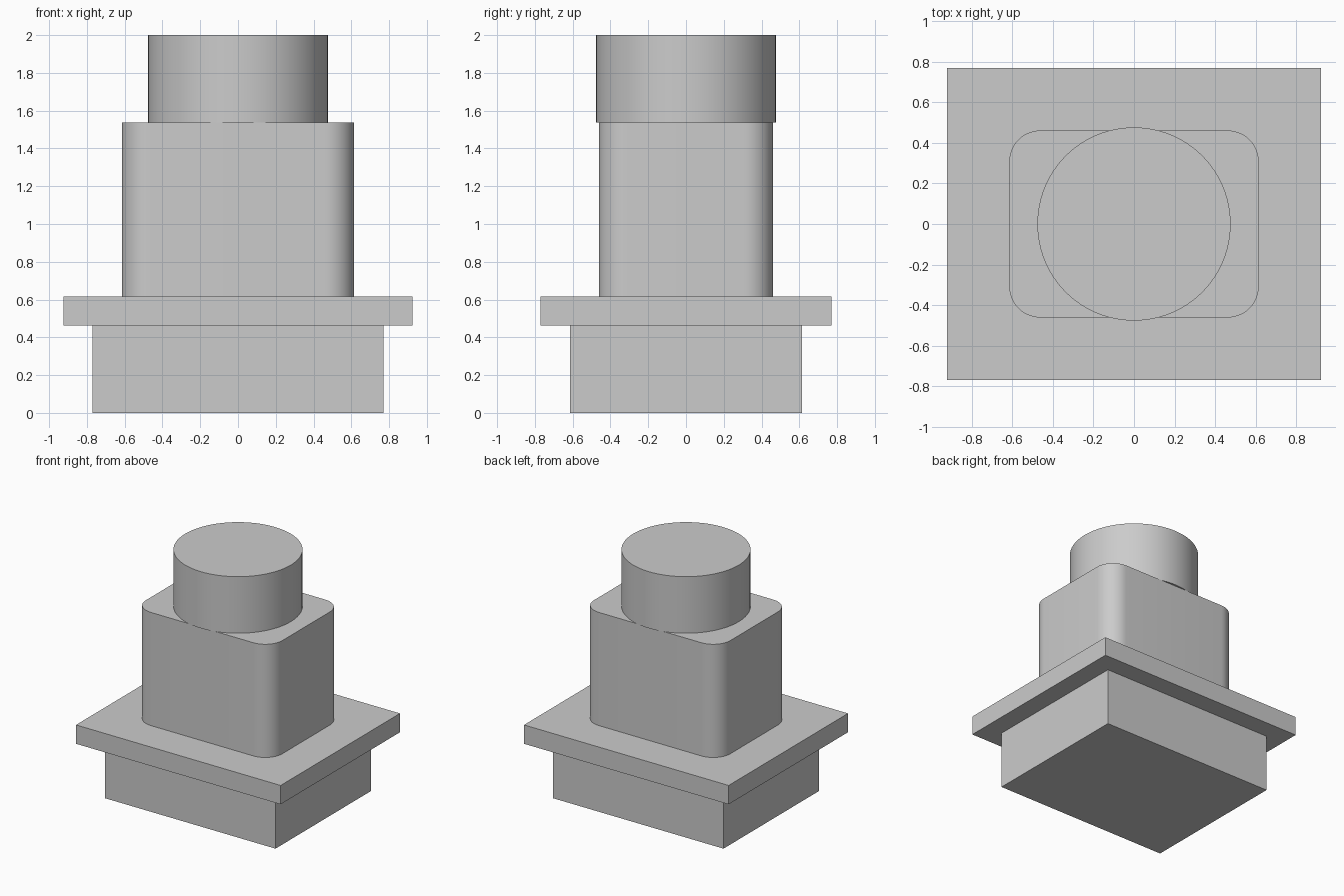
import bpy
import bmesh
from math import cos, sin, pi

cube = bpy.data.objects.get("Cube")
if cube:
    bpy.data.objects.remove(cube, do_unlink=True)

# Proportions follow a whole-number module, thirteen units tall
UNIT = 2 / 13

grey = bpy.data.materials.new("light_grey")
grey.use_nodes = True
colour = (0.6, 0.6, 0.6, 1)
grey.diffuse_color = colour
grey.node_tree.nodes["Principled BSDF"].inputs["Base Color"].default_value = colour


def rectangle(width, depth):
    x, y = width / 2, depth / 2
    return [(-x, -y), (x, -y), (x, y), (-x, y)]


def rounded_rectangle(width, depth, radius, steps):
    points = []
    for i, (sx, sy) in enumerate([(1, 1), (-1, 1), (-1, -1), (1, -1)]):
        cx, cy = sx * (width / 2 - radius), sy * (depth / 2 - radius)
        for k in range(steps + 1):
            a = (i + k / steps) * pi / 2
            points.append((cx + radius * cos(a), cy + radius * sin(a)))
    return points


def circle(radius, sides):
    return [(radius * cos(2 * pi * i / sides), radius * sin(2 * pi * i / sides))
            for i in range(sides)]


def extrude(name, outline, bottom, top, smooth=False):
    bm = bmesh.new()
    face = bm.faces.new([bm.verts.new((x * UNIT, y * UNIT, bottom * UNIT))
                         for x, y in outline])
    result = bmesh.ops.extrude_face_region(bm, geom=[face], use_keep_orig=True)
    for item in result["geom"]:
        if isinstance(item, bmesh.types.BMVert):
            item.co.z = top * UNIT
    bmesh.ops.recalc_face_normals(bm, faces=bm.faces)
    mesh = bpy.data.meshes.new(name)
    bm.to_mesh(mesh)
    bm.free()
    mesh.materials.append(grey)
    obj = bpy.data.objects.new(name, mesh)
    bpy.context.collection.objects.link(obj)
    if smooth:
        bpy.ops.object.select_all(action="DESELECT")
        obj.select_set(True)
        bpy.context.view_layer.objects.active = obj
        bpy.ops.object.shade_smooth_by_angle()
    return obj


# Stacked parts, from the foot upwards
extrude("base_block", rectangle(10, 8), 0, 3)
extrude("flange_plate", rectangle(12, 10), 3, 4)
extrude("rounded_body", rounded_rectangle(8, 6, 1, 12), 4, 10, smooth=True)
extrude("top_cylinder", circle(3.1, 96), 10, 13, smooth=True)
